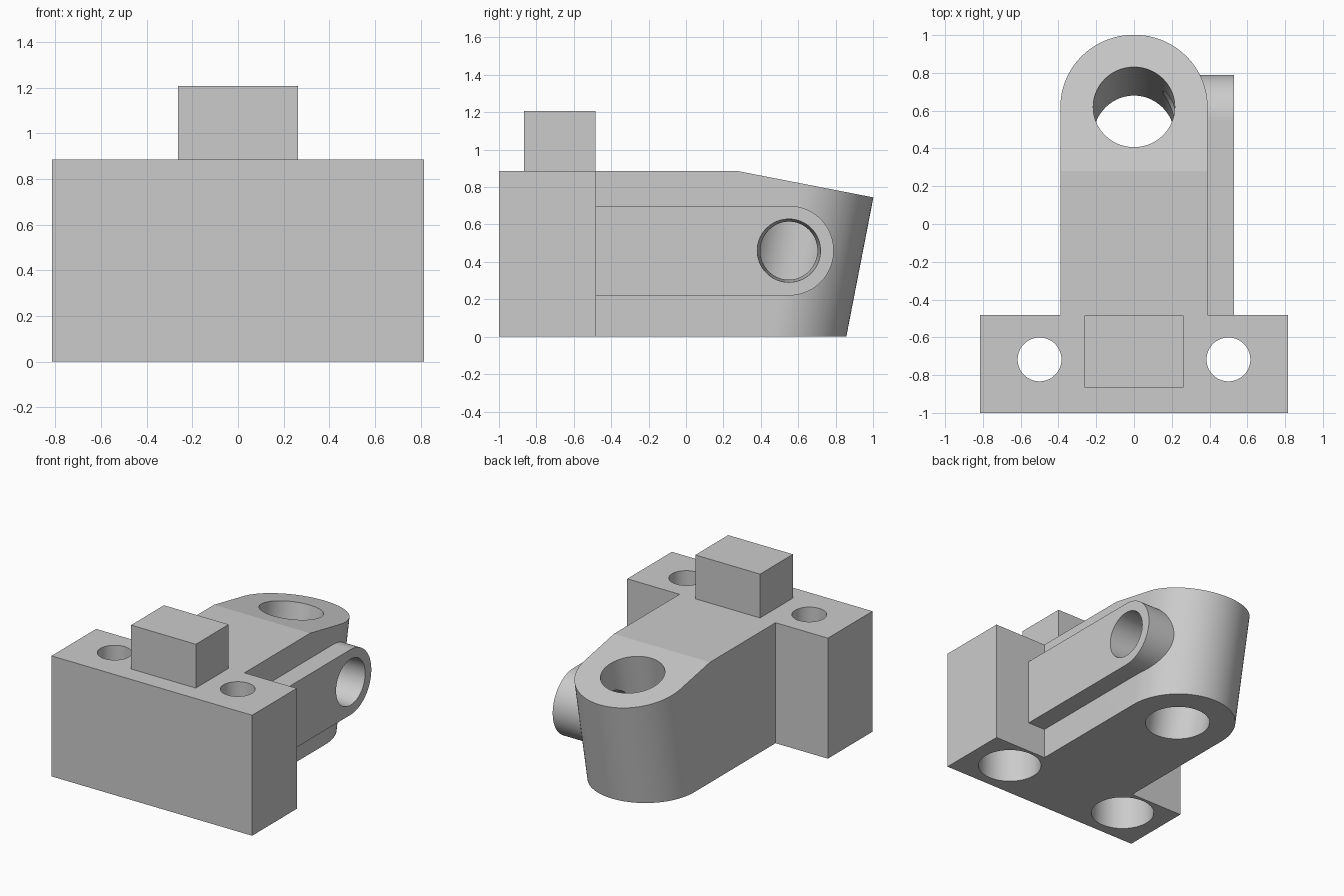
import bpy, bmesh, math
from mathutils import Matrix, Vector

cube = bpy.data.objects.get("Cube")
if cube:
    bpy.data.objects.remove(cube, do_unlink=True)

grey = bpy.data.materials.new("plain grey")
grey.use_nodes = True
colour = (0.6, 0.6, 0.6, 1)
grey.diffuse_color = colour
grey.node_tree.nodes["Principled BSDF"].inputs["Base Color"].default_value = colour


def make(name, bm):
    bmesh.ops.recalc_face_normals(bm, faces=bm.faces)
    mesh = bpy.data.meshes.new(name)
    bm.to_mesh(mesh)
    bm.free()
    mesh.materials.append(grey)
    ob = bpy.data.objects.new(name, mesh)
    bpy.context.collection.objects.link(ob)
    return ob


def box(name, low, high):
    low, high = Vector(low), Vector(high)
    bm = bmesh.new()
    bmesh.ops.create_cube(bm, size=1, matrix=Matrix.Translation((low + high) / 2)
                          @ Matrix.Diagonal((*(high - low), 1)))
    return make(name, bm)


def cylinder(name, start, end, r1, r2):
    start, end = Vector(start), Vector(end)
    axis = end - start
    bm = bmesh.new()
    turn = axis.to_track_quat('Z', 'Y').to_matrix().to_4x4()
    bmesh.ops.create_cone(bm, cap_ends=True, segments=72, radius1=r1, radius2=r2,
                          depth=axis.length, matrix=Matrix.Translation((start + end) / 2) @ turn)
    return make(name, bm)


def rounded_bar(radius, length, low, high, matrix):
    """Bar with a round end at the origin, running back along -Y, extruded in Z."""
    bm = bmesh.new()
    steps = 48
    pts = [(radius * math.cos(math.pi * i / steps), radius * math.sin(math.pi * i / steps))
           for i in range(steps + 1)] + [(-radius, -length), (radius, -length)]
    face = bm.faces.new([bm.verts.new((x, y, low)) for x, y in pts])
    top = bmesh.ops.extrude_face_region(bm, geom=[face])["geom"]
    bmesh.ops.translate(bm, vec=(0, 0, high - low),
                        verts=[v for v in top if isinstance(v, bmesh.types.BMVert)])
    bm.transform(matrix)
    return bm


def trim(bm, point, normal):
    geom = bm.verts[:] + bm.edges[:] + bm.faces[:]
    bmesh.ops.bisect_plane(bm, geom=geom, plane_co=point, plane_no=normal, clear_outer=True)
    bmesh.ops.holes_fill(bm, edges=[e for e in bm.edges if e.is_boundary])


def combine(body, other, operation):
    mod = body.modifiers.new(other.name, 'BOOLEAN')
    mod.operation, mod.solver, mod.object = operation, 'EXACT', other
    bpy.context.view_layer.objects.active = body
    bpy.ops.object.modifier_apply(modifier=mod.name)
    bpy.data.objects.remove(other, do_unlink=True)


HEIGHT, BACK = 0.885, -0.482
tilt = math.radians(11)
axis = Vector((0, math.sin(tilt), math.cos(tilt)))
eye = Vector((0, 0.619, 0.819))          # bore centre on the sloping top face

# Wide base block and raised key
body = box("bracket_body", (-0.815, -1, 0), (0.815, BACK, HEIGHT))

# Arm with a leaning round end and a sloped top
bm = rounded_bar(0.39, 2, -2, 1, Matrix.Translation(eye) @ Matrix.Rotation(-tilt, 4, 'X'))
trim(bm, eye, axis)
trim(bm, (0, 0, 0), (0, 0, -1))
trim(bm, (0, 0, HEIGHT), (0, 0, 1))
trim(bm, (0, -0.6, 0), (0, -1, 0))
combine(body, make("arm", bm), 'UNION')

# Side lug with a round end, on the left flank
lug_y, lug_z = 0.55, 0.46
place = Matrix.Translation((0, lug_y, lug_z)) @ Matrix.Rotation(math.radians(90), 4, 'Y')
combine(body, make("side_lug", rounded_bar(0.24, 1.15, 0.25, 0.53, place)), 'UNION')
combine(body, box("key", (-0.263, -0.865, 0.7), (0.263, BACK - 0.002, 1.207)), 'UNION')

# Leaning main bore, and the slightly tapered cross bore that meets it
combine(body, cylinder("main_bore", eye - axis * 1.2, eye + axis * 0.4, 0.216, 0.216), 'DIFFERENCE')
combine(body, cylinder("cross_bore", (0.05, lug_y, lug_z), (0.55, lug_y, lug_z), 0.148, 0.17),
        'DIFFERENCE')

# Bolt holes, counterbored from underneath
for x in (-0.5, 0.5):
    combine(body, cylinder("bolt_hole", (x, -0.717, -0.1), (x, -0.717, 1), 0.116, 0.116), 'DIFFERENCE')
    combine(body, cylinder("counterbore", (x, -0.717, -0.1), (x, -0.717, 0.5), 0.212, 0.212), 'DIFFERENCE')

bpy.ops.object.select_all(action='DESELECT')
body.select_set(True)
bpy.context.view_layer.objects.active = body
bpy.ops.object.shade_smooth_by_angle(angle=math.radians(30))
# Keep the shallow crease between the flat top and the slope crisp
mesh = body.data
for face in mesh.polygons:
    if face.normal.z > 0.97:
        face.use_smooth = False
